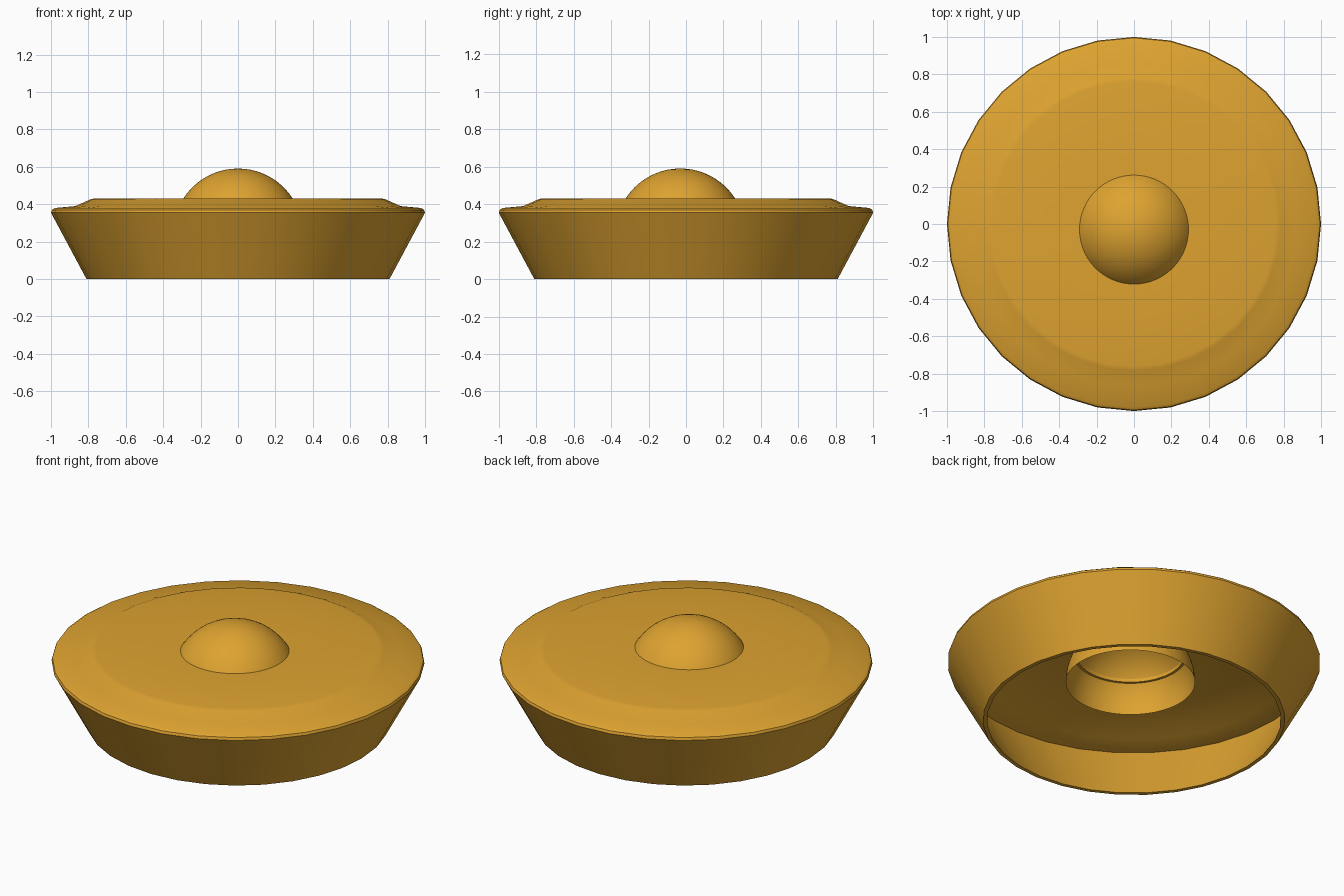
import bpy
import bmesh
import math

if "Cube" in bpy.data.objects:
    bpy.data.objects.remove(bpy.data.objects["Cube"])

gold = bpy.data.materials.new("golden yellow")
gold.diffuse_color = (0.73, 0.366, 0.03, 1.0)
gold.use_nodes = True
gold.node_tree.nodes["Principled BSDF"].inputs["Base Color"].default_value = gold.diffuse_color


def lathe(name, profile, sides, closed, smooth_angle):
    """Spin (radius, height, y offset) points around z."""
    bm = bmesh.new()
    rings = []
    for r, z, oy in profile:
        ring = []
        for i in range(sides):
            a = 2 * math.pi * i / sides
            ring.append(bm.verts.new((r * math.cos(a), r * math.sin(a) + oy, z)))
        rings.append(ring)
    pairs = list(zip(rings, rings[1:]))
    if closed:
        pairs.append((rings[-1], rings[0]))
    for low, high in pairs:
        for i in range(sides):
            j = (i + 1) % sides
            bm.faces.new((low[i], low[j], high[j], high[i]))
    bmesh.ops.remove_doubles(bm, verts=bm.verts, dist=1e-5)
    bmesh.ops.recalc_face_normals(bm, faces=bm.faces)
    mesh = bpy.data.meshes.new(name)
    bm.to_mesh(mesh)
    bm.free()
    mesh.materials.append(gold)
    obj = bpy.data.objects.new(name, mesh)
    bpy.context.collection.objects.link(obj)
    bpy.ops.object.select_all(action='DESELECT')
    obj.select_set(True)
    bpy.context.view_layer.objects.active = obj
    bpy.ops.object.shade_smooth_by_angle(angle=math.radians(smooth_angle))
    return obj


DOME_Y = -0.03

# Flared hollow dish: outer wall, rim, raised top with a hole, then the inside
dish = [
    (0.81, 0.0, 0), (1.0, 0.355, 0), (0.995, 0.37, 0), (0.98, 0.38, 0),
    (0.87, 0.39, 0), (0.785, 0.428, 0), (0.76, 0.432, 0),
    (0.29, 0.432, DOME_Y), (0.29, 0.412, DOME_Y),
    (0.77, 0.412, 0), (0.86, 0.372, 0), (0.978, 0.357, 0), (0.788, 0.0, 0),
]
lathe("dish_shell", dish, 32, True, 30)

# Thin half-sphere knob passing through the top, open underneath
R, BASE, STEPS = 0.347, 0.244, 16
dome = []
for k in range(STEPS + 1):
    t = math.pi / 2 * k / STEPS
    dome.append((R * math.cos(t), BASE + R * math.sin(t), DOME_Y))
lathe("dome_knob", dome, 64, False, 40)
